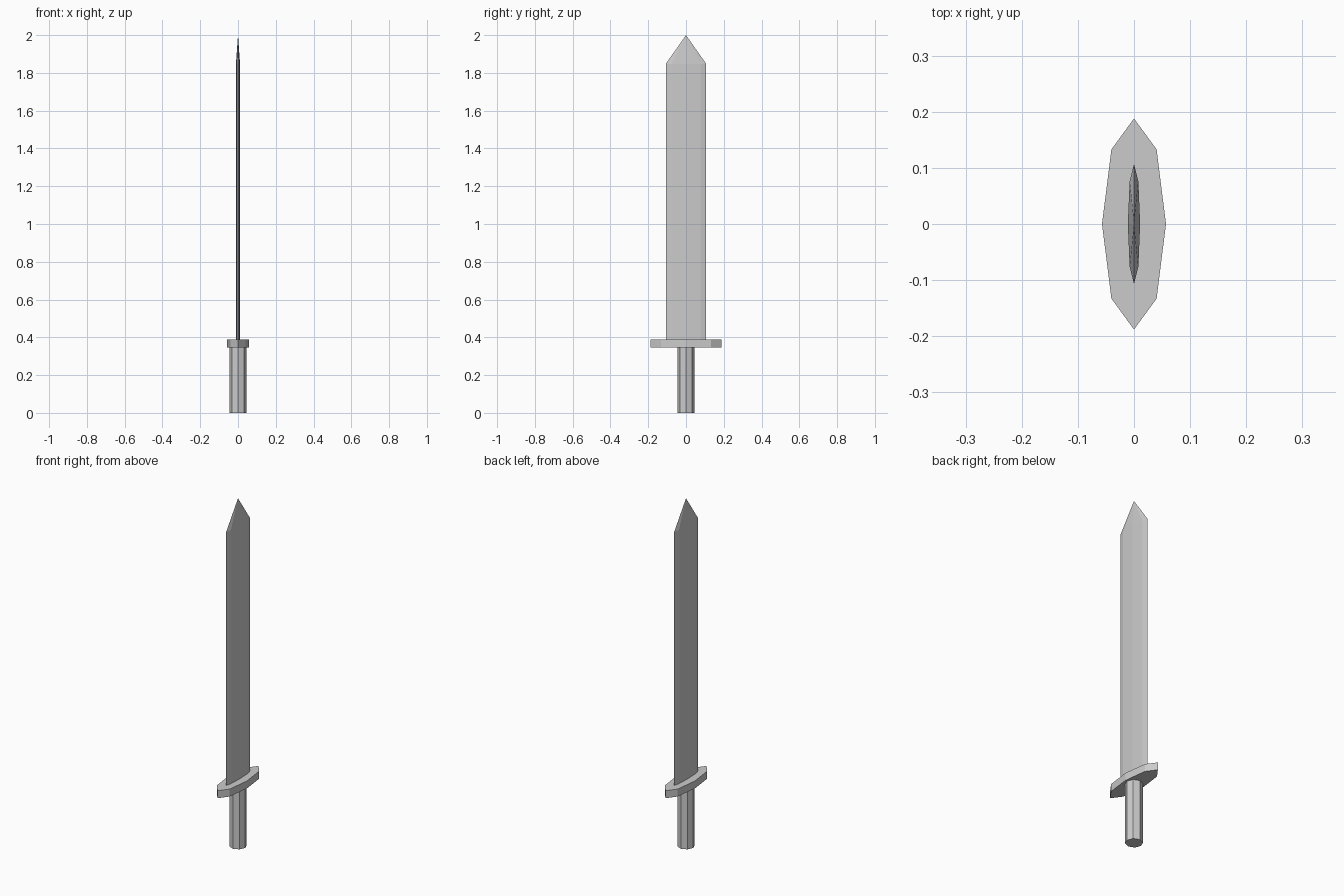
import bpy, bmesh
from math import sin, cos, pi

if "Cube" in bpy.data.objects:
    bpy.data.objects.remove(bpy.data.objects["Cube"])


def octagon_prism(name, rx, ry, z0, z1, tip=None):
    """Stretched eight-sided prism, optionally closed by a point at height tip."""
    bm = bmesh.new()

    def ring(z):
        return [bm.verts.new((rx * cos(i * pi / 4), ry * sin(i * pi / 4), z)) for i in range(8)]

    low, high = ring(z0), ring(z1)
    bm.faces.new(low[::-1])
    apex = bm.verts.new((0, 0, tip)) if tip else None
    for i in range(8):
        j = (i + 1) % 8
        bm.faces.new((low[i], low[j], high[j], high[i]))
        if apex:
            bm.faces.new((high[i], high[j], apex))
    if not apex:
        bm.faces.new(high)
    mesh = bpy.data.meshes.new(name)
    bm.to_mesh(mesh)
    bm.free()
    obj = bpy.data.objects.new(name, mesh)
    bpy.context.collection.objects.link(obj)
    return obj


# Handle, cross guard and pointed blade, stacked from the ground up
octagon_prism("grip", 0.046, 0.046, 0, 0.345)
octagon_prism("guard", 0.057, 0.188, 0.345, 0.388)
octagon_prism("blade", 0.011, 0.107, 0.388, 1.848, tip=2.0)
